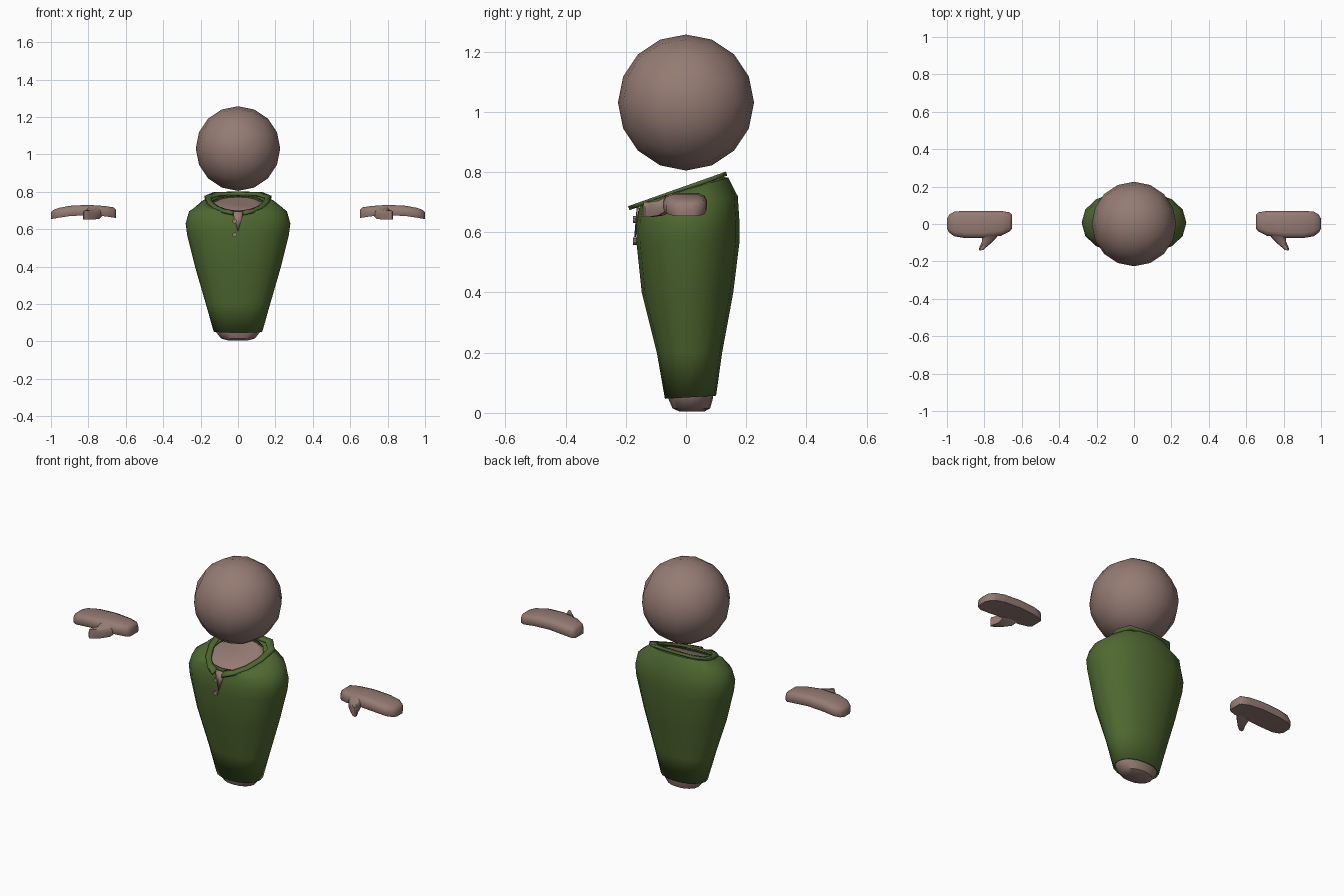
import bpy, bmesh, math
from mathutils import Vector

if "Cube" in bpy.data.objects:
    bpy.data.objects.remove(bpy.data.objects["Cube"])


def material(name, rgb):
    m = bpy.data.materials.new(name)
    m.diffuse_color = (*rgb, 1)
    m.use_nodes = True
    m.node_tree.nodes["Principled BSDF"].inputs["Base Color"].default_value = m.diffuse_color
    return m


SKIN = material("warm_skin", (0.30, 0.198, 0.17))
GREEN = material("shirt_green", (0.078, 0.142, 0.03))


def finish(name, bm, mat, angle=40):
    bmesh.ops.recalc_face_normals(bm, faces=bm.faces)
    mesh = bpy.data.meshes.new(name)
    bm.to_mesh(mesh)
    bm.free()
    ob = bpy.data.objects.new(name, mesh)
    bpy.context.collection.objects.link(ob)
    mesh.materials.append(mat)
    bpy.ops.object.select_all(action='DESELECT')
    ob.select_set(True)
    bpy.context.view_layer.objects.active = ob
    bpy.ops.object.shade_smooth_by_angle(angle=math.radians(angle))
    return ob


def loft(rings, cap_start=True, cap_end=True):
    """Bridge closed rings of points into a skin."""
    bm = bmesh.new()
    vs = [[bm.verts.new(p) for p in r] for r in rings]
    n = len(vs[0])
    for a, b in zip(vs, vs[1:]):
        for i in range(n):
            bm.faces.new((a[i], a[(i + 1) % n], b[(i + 1) % n], b[i]))
    if cap_start:
        bm.faces.new(vs[0][::-1])
    if cap_end:
        bm.faces.new(vs[-1])
    return bm


def body_ring(z, hx, front, back, slope, n=16):
    """Rounded horizontal section, tilted up toward the back."""
    yc, hy = (front + back) / 2, (back - front) / 2
    pts = []
    for i in range(n):
        t = 2 * math.pi * i / n
        c, s = math.cos(t), math.sin(t)
        x = hx * math.copysign(abs(c) ** 0.92, c)
        y = hy * math.copysign(abs(s) ** 0.92, s)
        pts.append((x, yc + y, z + slope * y))
    return pts


# Head: rounded cube sphere
bm = bmesh.new()
bmesh.ops.create_cube(bm, size=2)
bmesh.ops.subdivide_edges(bm, edges=bm.edges[:], cuts=3, use_grid_fill=True)
for v in bm.verts:
    p = Vector([math.tan(c * math.pi / 4) for c in v.co])
    v.co = p.normalized() * 0.226 + Vector((0, 0, 1.031))
finish("head", bm, SKIN)

# Shirt: hollow tapered tube, open at hem and neck
shirt_rings = [
    (0.052, 0.13, -0.07, 0.10, 0.06), (0.20, 0.172, -0.097, 0.12, 0),
    (0.40, 0.23, -0.147, 0.157, 0), (0.57, 0.272, -0.165, 0.178, 0),
    (0.63, 0.28, -0.165, 0.178, 0), (0.695, 0.262, -0.157, 0.172, 0.15),
    (0.738, 0.20, -0.153, 0.14, 0.30), (0.742, 0.14, -0.135, 0.11, 0.35)]
shirt = finish("shirt", loft([body_ring(*r) for r in shirt_rings], False, False), GREEN)
sol = shirt.modifiers.new("cloth", 'SOLIDIFY')
sol.thickness = 0.008

# Torso: inner body with rounded base and sloping neck
torso_rings = [
    (0.004, 0.05, -0.02, 0.06, 0), (0.015, 0.09, -0.045, 0.08, 0),
    (0.05, 0.118, -0.06, 0.09, 0)]
torso_rings += [(z, hx - 0.022, f + 0.02, b - 0.02, s)
                for z, hx, f, b, s in shirt_rings[1:5]]
torso_rings += [(0.675, 0.23, -0.135, 0.148, 0.15), (0.715, 0.17, -0.133, 0.12, 0.3),
                (0.733, 0.125, -0.12, 0.10, 0.35)]
finish("torso", loft([body_ring(*r) for r in torso_rings]), SKIN)

# Collar: tilted band left open at the front
outer = [(0, .135), (.13, .125), (.178, .07), (.165, -.02), (.13, -.10), (.08, -.155), (.028, -.19)]
inner = [(0, .105), (.10, .10), (.145, .055), (.135, -.02), (.105, -.085), (.065, -.13), (.022, -.15)]
bm = bmesh.new()
for side in (1, -1):
    rows = [[bm.verts.new((side * x, y, 0.795 + 0.354 * (y - 0.135))) for x, y in row]
            for row in (outer, inner)]
    for i in range(len(outer) - 1):
        bm.faces.new((rows[0][i], rows[0][i + 1], rows[1][i + 1], rows[1][i]))
bmesh.ops.remove_doubles(bm, verts=bm.verts, dist=0.0005)
collar = finish("collar", bm, GREEN, 30)
sol = collar.modifiers.new("cloth", 'SOLIDIFY')
sol.thickness = 0.014
sol.offset = 0

# Open neck: thin skin wedge below the collar
bm = bmesh.new()
pts = [(-0.03, -0.161, 0.695), (0, -0.163, 0.695), (0.03, -0.161, 0.695), (0, -0.172, 0.585)]
a, b, c, d = [bm.verts.new(p) for p in pts]
bm.faces.new((a, d, b))
bm.faces.new((b, d, c))
wedge = finish("neck_opening", bm, SKIN)
wedge.modifiers.new("thickness", 'SOLIDIFY').thickness = 0.006

# Buttons
for i, z in enumerate((0.642, 0.57)):
    bpy.ops.mesh.primitive_cylinder_add(vertices=10, radius=0.012, depth=0.018,
                                        location=(-0.018, -0.167, z),
                                        rotation=(math.pi / 2, 0, 0))
    ob = bpy.context.object
    ob.name = f"button_{i + 1}"
    ob.data.materials.append(SKIN)

# Hands: mitten lofted along x with a thumb lofted forward
palm = [(.652, .05, -.025, .8), (.665, .062, -.04, 1), (.71, .07, -.063, 1), (.80, .07, -.075, 1),
        (.90, .07, -.076, 1), (.96, .067, -.066, .95), (.988, .05, -.046, .85), (1.0, .028, -.025, .65)]
thumb = [(.765, -.05, .045), (.775, -.085, .038), (.798, -.115, .027), (.812, -.132, .018), (.815, -.14, .009)]
# half section of a flat-bottomed, round-topped shape: (across, up)
section = [(-.93, 0), (.93, 0), (1, .2), (1, .55), (.88, .85), (.6, 1), (-.6, 1), (-.88, .85), (-1, .55), (-1, .2)]


def bend(x):
    return 0.675 - 0.65 * (x - 0.81) ** 2


for side, label in ((1, "left"), (-1, "right")):
    rings = []
    for x, yb, yf, h in palm:
        yc, hy = (yb + yf) / 2, (yb - yf) / 2
        rings.append([(side * x, yc + hy * u, bend(x) + 0.055 * h * w + 0.008 * (1 - h))
                      for u, w in section])
    finish(f"{label}_hand", loft(rings), SKIN, 50)
    rings = []
    for x, y, r in thumb:
        drop = min(0.022, (-0.05 - y) * 0.5)
        rings.append([(side * (x + r * u), y - 0.25 * r * u, 0.673 - drop + 0.05 * w)
                      for u, w in section])
    finish(f"{label}_thumb", loft(rings), SKIN, 50)
